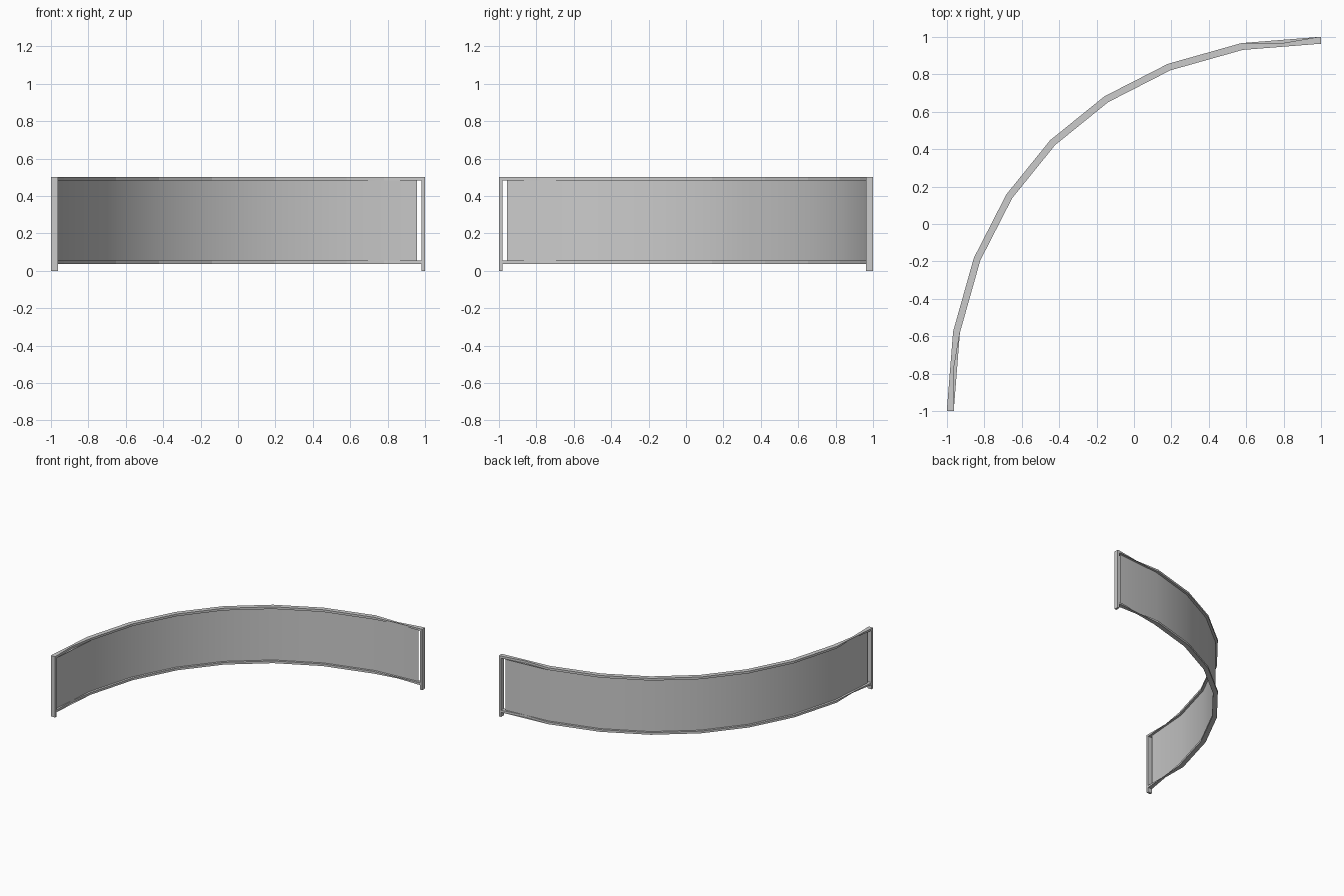
import bpy, bmesh
from mathutils import Vector

if "Cube" in bpy.data.objects:
    bpy.data.objects.remove(bpy.data.objects["Cube"])

HALF = 0.0185      # half depth of the frame
BAR = 0.018        # thickness of rails and posts
TOP = 0.5
RAIL_Z = 0.037     # underside of the bottom rail


def mirror(p):
    return Vector((-p[1], -p[0]))


# Plan curve: one half, then its mirror image across the diagonal
def plan_path(end_x, end_y):
    half = [Vector(p) for p in ((end_x, end_y), (0.578, 0.949), (0.188, 0.839), (-0.148, 0.667))]
    return half + [Vector((-0.435, 0.435))] + [mirror(p) for p in reversed(half)]


def make_object(name, bm):
    bmesh.ops.recalc_face_normals(bm, faces=bm.faces)
    mesh = bpy.data.meshes.new(name)
    bm.to_mesh(mesh)
    bm.free()
    ob = bpy.data.objects.new(name, mesh)
    bpy.context.collection.objects.link(ob)
    return ob


# Rectangular bar swept along the plan curve
def rail(name, z0, z1):
    path = plan_path(1 - BAR, 0.981)
    bm = bmesh.new()
    rings = []
    last = len(path) - 1
    for i, p in enumerate(path):
        t = path[min(i + 1, last)] - path[max(i - 1, 0)]
        n = Vector((t.y, -t.x)).normalized()
        if i == 0:
            n = Vector((0, -1))
        elif i == last:
            n = Vector((1, 0))
        a, b = p + n * HALF, p - n * HALF
        rings.append([bm.verts.new((q.x, q.y, z))
                      for q, z in ((a, z0), (b, z0), (b, z1), (a, z1))])
    for r, s in zip(rings, rings[1:]):
        for k in range(4):
            m = (k + 1) % 4
            bm.faces.new((r[k], r[m], s[m], s[k]))
    bm.faces.new(rings[0])
    bm.faces.new(rings[-1])
    make_object(name, bm)


def post(name, centre, size):
    bm = bmesh.new()
    bmesh.ops.create_cube(bm, size=1)
    for v in bm.verts:
        v.co = Vector((v.co.x * size[0] + centre[0],
                       v.co.y * size[1] + centre[1],
                       (v.co.z + 0.5) * TOP))
    make_object(name, bm)


# Frame
rail("top_rail", TOP - BAR, TOP)
rail("bottom_rail", RAIL_Z, RAIL_Z + BAR)
post("right_end_post", (1 - BAR / 2, 1 - HALF), (BAR, 2 * HALF))
post("left_end_post", (-1 + HALF, -1 + BAR / 2), (2 * HALF, BAR))

# Thin curved panel, stopping just short of the posts
bm = bmesh.new()
cols = [[bm.verts.new((p.x, p.y, z)) for z in (RAIL_Z + BAR, TOP - BAR)]
        for p in plan_path(0.957, 0.979)]
for a, b in zip(cols, cols[1:]):
    f = bm.faces.new((a[0], b[0], b[1], a[1]))
    f.smooth = True
make_object("curved_panel", bm)
